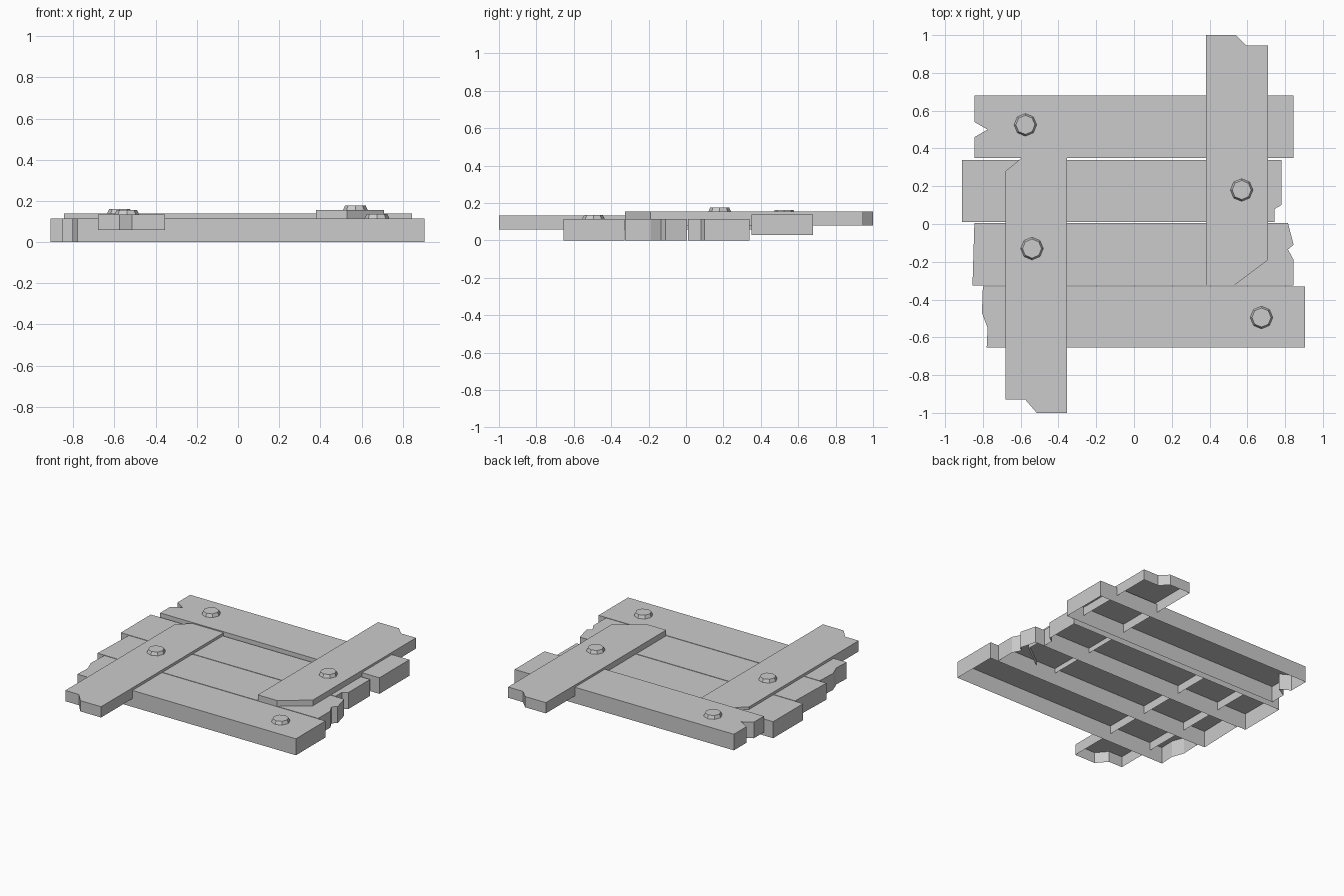
import bpy
import bmesh
from math import cos, sin, pi

cube = bpy.data.objects.get("Cube")
if cube:
    bpy.data.objects.remove(cube, do_unlink=True)

grey = bpy.data.materials.new("plain_grey")
grey.use_nodes = True
colour = (0.6, 0.6, 0.6, 1.0)
grey.diffuse_color = colour
grey.node_tree.nodes["Principled BSDF"].inputs["Base Color"].default_value = colour


def open_shell(name, outline, bottom, top, taper=1.0, centre=(0, 0)):
    """Walls and a top face over a counter-clockwise outline, open underneath."""
    bm = bmesh.new()
    cx, cy = centre
    low = [bm.verts.new((cx + x, cy + y, bottom)) for x, y in outline]
    high = [bm.verts.new((cx + x * taper, cy + y * taper, top)) for x, y in outline]
    n = len(outline)
    for i in range(n):
        j = (i + 1) % n
        bm.faces.new((low[i], low[j], high[j], high[i]))
    bm.faces.new(high)
    mesh = bpy.data.meshes.new(name)
    bm.to_mesh(mesh)
    bm.free()
    mesh.materials.append(grey)
    obj = bpy.data.objects.new(name, mesh)
    bpy.context.collection.objects.link(obj)
    return obj


# Long planks lying left to right, with chipped ends
open_shell("front_plank",
           [(-.78, -.655), (.905, -.655), (.905, -.33), (-.80, -.33),
            (-.805, -.47), (-.775, -.55)], 0, .115)
open_shell("middle_front_plank",
           [(-.855, -.325), (.845, -.325), (.845, -.19), (.815, -.135),
            (.845, -.11), (.815, .005), (-.845, .005)], 0, .115)
open_shell("middle_back_plank",
           [(-.91, .01), (.745, .01), (.745, .08), (.78, .10),
            (.78, .34), (-.91, .34)], 0, .115)
open_shell("back_plank",
           [(-.845, .35), (.845, .35), (.845, .68), (-.845, .68),
            (-.845, .54), (-.775, .50), (-.845, .46)], .028, .14)

# Cross boards laid over the planks
open_shell("right_cross_board",
           [(-.68, -.93), (-.575, -.93), (-.515, -1), (-.355, -1),
            (-.355, .35), (-.595, .35), (-.68, .28)], .058, .133)
open_shell("left_cross_board",
           [(.38, -.325), (.53, -.325), (.71, -.19), (.71, .945),
            (.595, .945), (.54, 1), (.38, 1)], .08, .155)

# Eight-sided bolt heads
octagon = [(.06 * cos(i * pi / 4), .06 * sin(i * pi / 4)) for i in range(8)]
bolts = {
    "back_plank_bolt": (-.575, .525, .14),
    "left_board_bolt": (.57, .18, .155),
    "right_board_bolt": (-.54, -.13, .133),
    "front_plank_bolt": (.675, -.495, .115),
}
for name, (x, y, z) in bolts.items():
    open_shell(name, octagon, z, z + .022, taper=.84, centre=(x, y))
